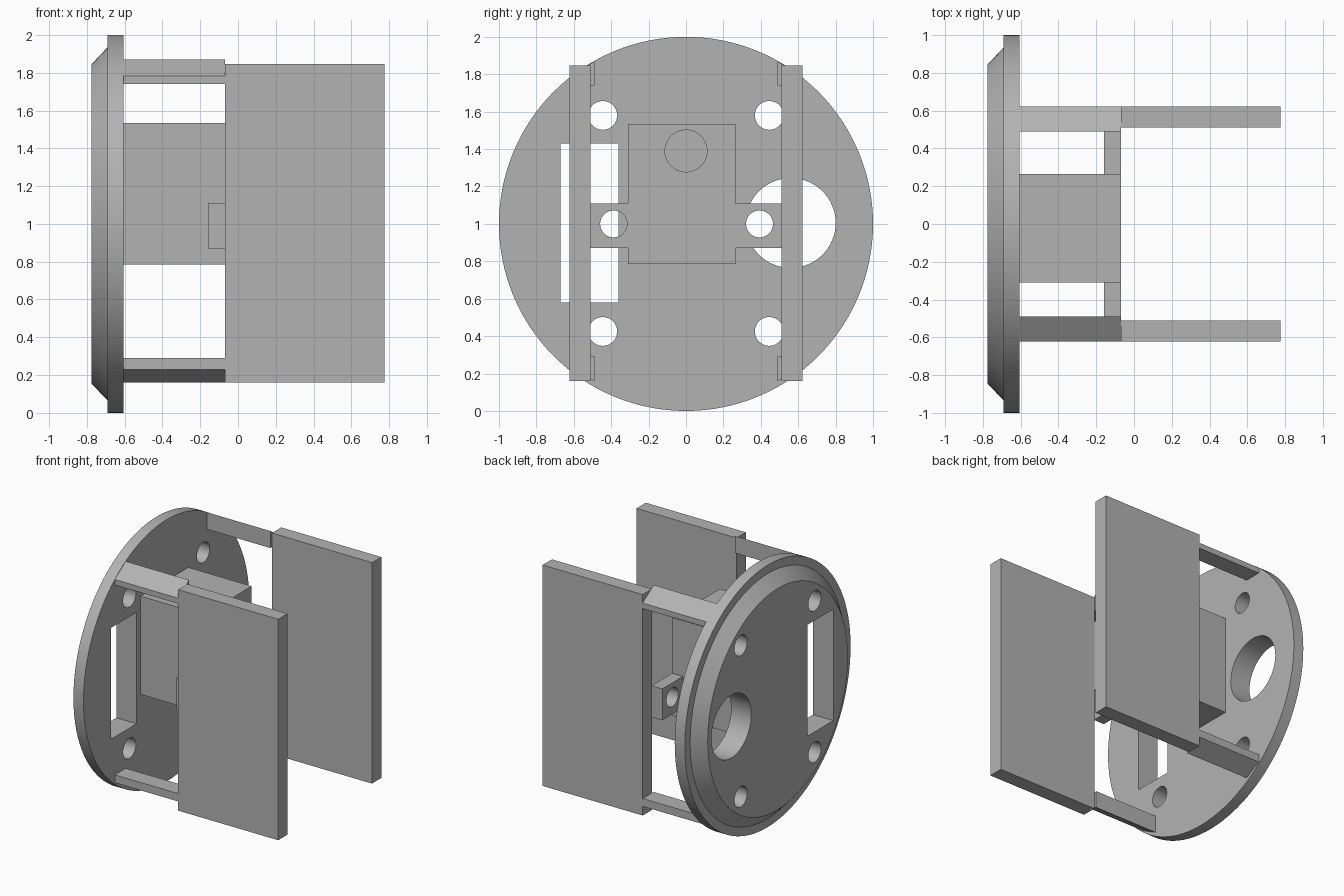
import bpy
import bmesh
from math import pi, cos, sin, radians

cube = bpy.data.objects.get("Cube")
if cube:
    bpy.data.objects.remove(cube)

grey = bpy.data.materials.new("plain grey")
grey.use_nodes = True
GREY = (0.45, 0.45, 0.45, 1)
grey.diffuse_color = GREY
grey.node_tree.nodes["Principled BSDF"].inputs["Base Color"].default_value = GREY


def solid(name, rings):
    """Closed solid lofted through rings of points, capped at both ends."""
    bm = bmesh.new()
    loops = [[bm.verts.new(p) for p in ring] for ring in rings]
    count = len(loops[0])
    for a, b in zip(loops, loops[1:]):
        for i in range(count):
            j = (i + 1) % count
            bm.faces.new((a[i], a[j], b[j], b[i]))
    bm.faces.new(loops[0])
    bm.faces.new(loops[-1])
    bmesh.ops.recalc_face_normals(bm, faces=bm.faces)
    mesh = bpy.data.meshes.new(name)
    bm.to_mesh(mesh)
    bm.free()
    mesh.materials.append(grey)
    obj = bpy.data.objects.new(name, mesh)
    bpy.context.collection.objects.link(obj)
    return obj


def prism(name, x0, x1, section):
    """Extrude a (y, z) section along x."""
    return solid(name, [[(x, y, z) for y, z in section] for x in (x0, x1)])


def box(name, x0, x1, y0, y1, z0, z1):
    return prism(name, x0, x1, [(y0, z0), (y1, z0), (y1, z1), (y0, z1)])


def circle(y, z, r, n):
    return [(y + r * cos(2 * pi * i / n), z + r * sin(2 * pi * i / n)) for i in range(n)]


def cut(obj, cutters):
    """Subtract the cutters, then delete them."""
    bpy.context.view_layer.objects.active = obj
    for cutter in cutters:
        cutter.hide_render = True
        mod = obj.modifiers.new("cut", 'BOOLEAN')
        mod.operation = 'DIFFERENCE'
        mod.solver = 'EXACT'
        mod.object = cutter
        bpy.ops.object.modifier_apply(modifier=mod.name)
        bpy.data.objects.remove(cutter)


def smooth(obj):
    bpy.ops.object.select_all(action='DESELECT')
    obj.select_set(True)
    bpy.context.view_layer.objects.active = obj
    bpy.ops.object.shade_smooth_by_angle(angle=radians(25))


DISC_X, JOIN_X, END_X = -0.605, -0.07, 0.775

# Stepped, chamfered disc
profile = [(-0.775, 0.845), (-0.69, 0.935), (-0.69, 1.0), (DISC_X, 1.0)]
disc = solid("face_disc", [[(x, y, z) for y, z in circle(0, 1, r, 128)] for x, r in profile])

# Four screw holes, one large port and one slot
holes = [prism("hole_cutter", -1, -0.5, circle(y, z, 0.077, 40))
         for y in (-0.445, 0.445) for z in (0.425, 1.58)]
holes.append(prism("port_cutter", -1, -0.5, circle(0.56, 1.005, 0.24, 64)))
holes.append(box("slot_cutter", -1, -0.5, -0.67, -0.36, 0.58, 1.43))
cut(disc, holes)
smooth(disc)

# Central block with a round socket
block = box("centre_block", DISC_X, JOIN_X, -0.31, 0.265, 0.785, 1.535)
cut(block, [prism("socket_cutter", DISC_X + 0.01, 0.2, circle(0, 1.39, 0.112, 48))])
smooth(block)

# Drilled tabs joining the block to the panels
for name, y0, y1, hole_y in (("right_tab", -0.515, -0.31, -0.387),
                             ("left_tab", 0.265, 0.515, 0.393)):
    tab = box(name, -0.16, JOIN_X, y0, y1, 0.87, 1.11)
    cut(tab, [prism("tab_cutter", -0.3, 0.1, circle(hole_y, 1.0, 0.072, 40))])
    smooth(tab)

# Side panels and the bevelled struts that carry them
for side, s in (("right", -1), ("left", 1)):
    box(side + "_panel", JOIN_X, END_X, s * 0.51, s * 0.622, 0.16, 1.847)
    prism(side + "_upper_strut", DISC_X, JOIN_X,
          [(s * 0.49, 1.74), (s * 0.622, 1.74), (s * 0.622, 1.782), (s * 0.49, 1.87)])
    prism(side + "_lower_strut", DISC_X, JOIN_X,
          [(s * 0.49, 0.29), (s * 0.622, 0.29), (s * 0.622, 0.23), (s * 0.49, 0.16)])
